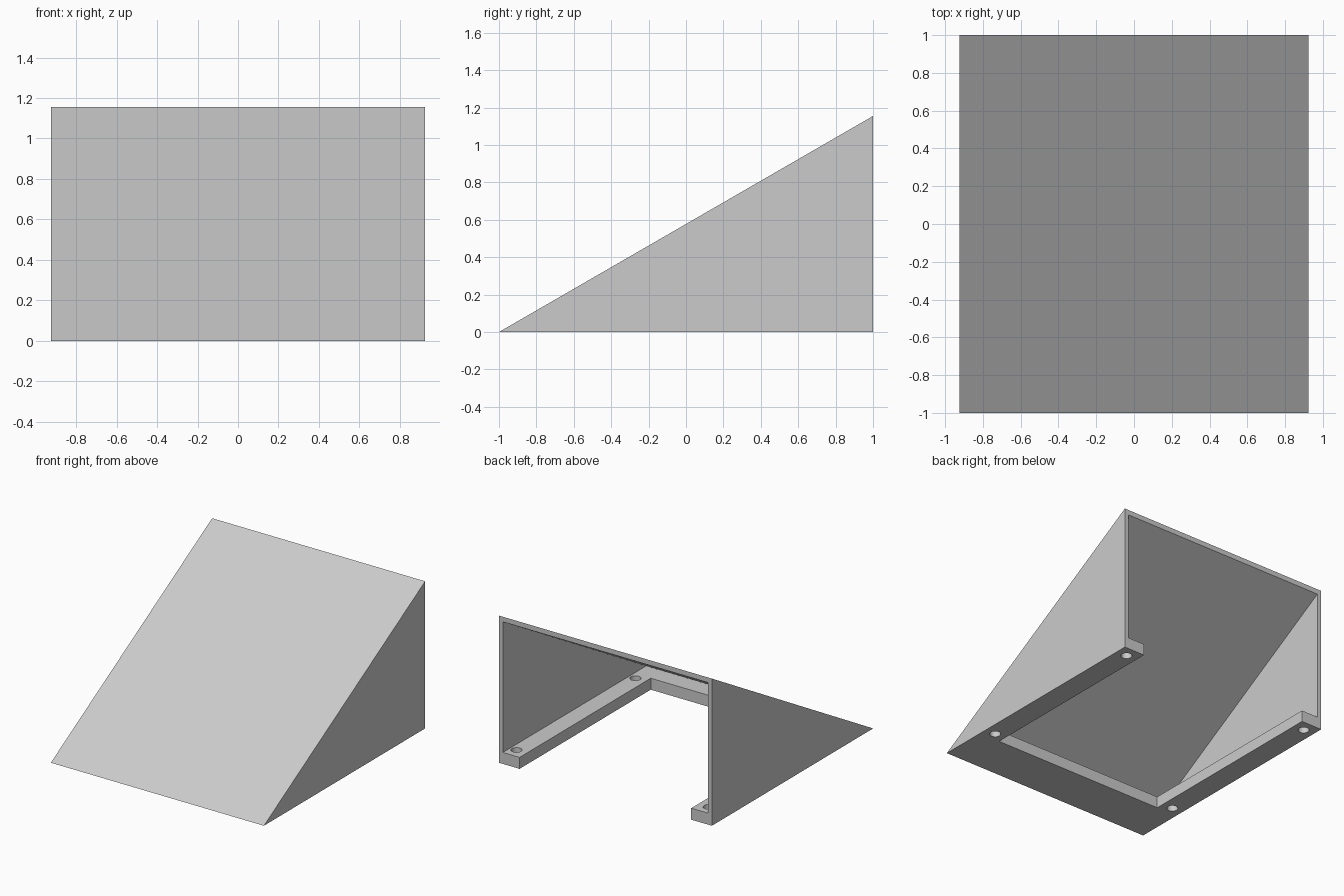
import bpy, bmesh

cube = bpy.data.objects.get("Cube")
if cube:
    bpy.data.objects.remove(cube, do_unlink=True)

HALF_W, HEIGHT = 0.925, 1.155
WALL = 0.035                 # side wall thickness
ROOF = 0.04                  # roof thickness measured vertically
FLANGE_W, FLANGE_H = 0.18, 0.09
OPEN_FRONT = -0.627          # front edge of the base opening
SLOPE = HEIGHT / 2

grey = bpy.data.materials.new("plain grey")
grey.use_nodes = True
grey.diffuse_color = (0.6, 0.6, 0.6, 1)
grey.node_tree.nodes["Principled BSDF"].inputs["Base Color"].default_value = (0.6, 0.6, 0.6, 1)


def prism(name, profile, half_width):
    """Extrude a (y, z) profile across x."""
    bm = bmesh.new()
    face = bm.faces.new([bm.verts.new((-half_width, y, z)) for y, z in profile])
    side = bmesh.ops.extrude_face_region(bm, geom=[face])["geom"]
    verts = [v for v in side if isinstance(v, bmesh.types.BMVert)]
    bmesh.ops.translate(bm, verts=verts, vec=(2 * half_width, 0, 0))
    bmesh.ops.recalc_face_normals(bm, faces=bm.faces)
    mesh = bpy.data.meshes.new(name)
    bm.to_mesh(mesh)
    bm.free()
    obj = bpy.data.objects.new(name, mesh)
    bpy.context.collection.objects.link(obj)
    obj.data.materials.append(grey)
    return obj


def cut(target, cutter):
    """Subtract the cutter and discard it."""
    mod = target.modifiers.new("cut", "BOOLEAN")
    mod.operation, mod.solver, mod.object = "DIFFERENCE", "EXACT", cutter
    bpy.context.view_layer.objects.active = target
    bpy.ops.object.modifier_apply(modifier=mod.name)
    bpy.data.objects.remove(cutter, do_unlink=True)


# Solid wedge
stand = prism("wedge_stand", [(-1, 0), (1, 0), (1, HEIGHT)], HALF_W)

# Hollow inside above the flange, open at the back
tip = (FLANGE_H + ROOF) / SLOPE - 1
back = 1.1
cut(stand, prism("cavity", [(tip, FLANGE_H), (back, FLANGE_H),
                            (back, (back + 1) * SLOPE - ROOF)], HALF_W - WALL))

# Opening in the base that leaves a U-shaped flange
cut(stand, prism("base_opening", [(OPEN_FRONT, -0.1), (back, -0.1),
                                  (back, FLANGE_H + 0.03), (OPEN_FRONT, FLANGE_H + 0.03)],
                 HALF_W - FLANGE_W))

# Screw holes in the flange corners
for x in (-0.835, 0.835):
    for y in (-0.565, 0.91):
        bpy.ops.mesh.primitive_cylinder_add(vertices=32, radius=0.04, depth=0.2,
                                            location=(x, y, 0.03))
        cut(stand, bpy.context.object)

bpy.ops.object.select_all(action="DESELECT")
stand.select_set(True)
bpy.context.view_layer.objects.active = stand
bpy.ops.object.shade_smooth_by_angle(angle=0.5)
